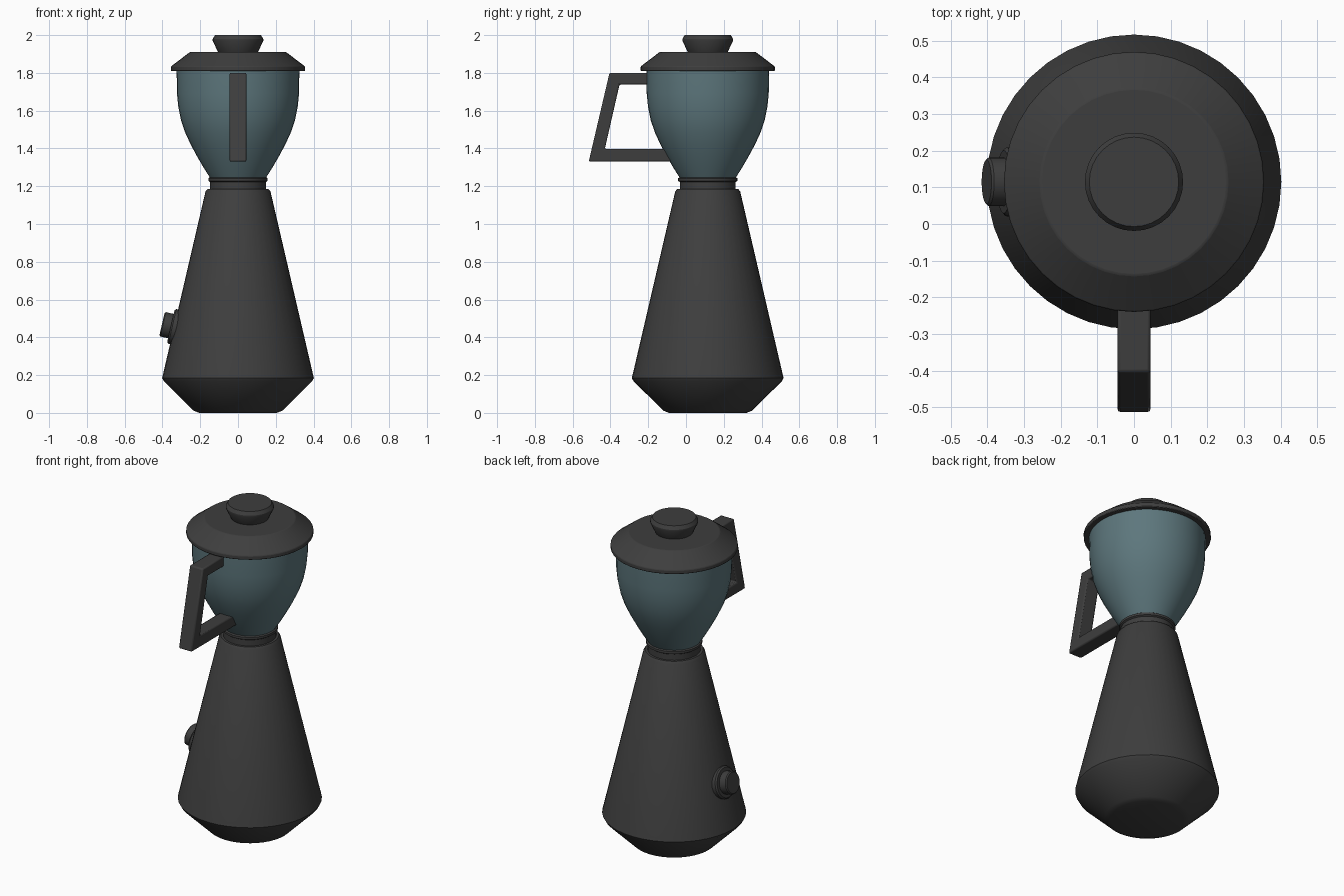
import bpy
import math
from mathutils import Vector

if "Cube" in bpy.data.objects:
    bpy.data.objects.remove(bpy.data.objects["Cube"])

AXIS_Y = 0.115  # the body axis sits behind the centre to leave room for the handle


def material(name, colour):
    mat = bpy.data.materials.new(name)
    mat.use_nodes = True
    mat.diffuse_color = colour
    mat.node_tree.nodes["Principled BSDF"].inputs["Base Color"].default_value = colour
    return mat


charcoal = material("charcoal plastic", (0.048, 0.048, 0.048, 1))
teal = material("teal glass", (0.11, 0.185, 0.205, 1))


def build(name, verts, faces, mat, bevel=0.0, angle=30):
    mesh = bpy.data.meshes.new(name)
    mesh.from_pydata(verts, [], faces)
    mesh.materials.append(mat)
    obj = bpy.data.objects.new(name, mesh)
    bpy.context.collection.objects.link(obj)
    bpy.ops.object.select_all(action="DESELECT")
    obj.select_set(True)
    bpy.context.view_layer.objects.active = obj
    if bevel:
        mod = obj.modifiers.new("soft edges", "BEVEL")
        mod.width = bevel
        mod.segments = 2
        mod.limit_method = "ANGLE"
    bpy.ops.object.shade_smooth_by_angle(angle=math.radians(angle))
    return obj


def lathe(name, profile, mat, sides=40, bevel=0.0, angle=30):
    """Closed solid of revolution from (radius, height) points, bottom to top."""
    verts, faces = [], []
    for r, z in profile:
        for i in range(sides):
            a = math.tau * i / sides
            verts.append((r * math.cos(a), r * math.sin(a), z))
    for k in range(len(profile) - 1):
        for i in range(sides):
            j = (i + 1) % sides
            a, b = k * sides, (k + 1) * sides
            faces.append((a + i, a + j, b + j, b + i))
    faces.append(tuple(reversed(range(sides))))
    top = (len(profile) - 1) * sides
    faces.append(tuple(range(top, top + sides)))
    obj = build(name, verts, faces, mat, bevel, angle)
    obj.location.y = AXIS_Y
    return obj


# Conical base with a tapered foot
lathe("base", [(0.205, 0), (0.235, 0.012), (0.393, 0.168), (0.402, 0.185),
               (0.398, 0.2), (0.172, 1.172), (0.162, 1.185)], charcoal)

# Neck and collar ring joining base and jar
lathe("neck", [(0.148, 1.17), (0.148, 1.25)], charcoal)
lathe("collar", [(0.148, 1.222), (0.157, 1.228), (0.157, 1.242), (0.148, 1.248)], charcoal)

# Rounded jar
lathe("jar", [(0.145, 1.24), (0.18, 1.295), (0.215, 1.355), (0.25, 1.42), (0.28, 1.485),
              (0.302, 1.55), (0.316, 1.62), (0.323, 1.69), (0.325, 1.82)], teal, angle=40)

# Lid and its flared grip
lathe("lid", [(0.355, 1.81), (0.355, 1.834), (0.255, 1.91)], charcoal, bevel=0.004)
lathe("lid_grip", [(0.1, 1.9), (0.108, 1.915), (0.134, 1.97), (0.134, 1.98), (0.122, 2.0)],
      charcoal, sides=32)

# Handle: open frame profile in the side plane, given width along x
outer = [(-0.19, 1.8), (-0.405, 1.8), (-0.515, 1.33), (-0.06, 1.33)]
inner = [(-0.19, 1.738), (-0.352, 1.738), (-0.43, 1.397), (-0.06, 1.397)]
n = len(outer)
ring = outer + inner
verts = [(x, y, z) for x in (-0.045, 0.045) for y, z in ring]
faces = []
for k in range(n - 1):
    quad = (k, k + 1, n + k + 1, n + k)
    faces.append(quad)
    faces.append(tuple(v + 2 * n for v in reversed(quad)))
    faces.append((k + 1, k, k + 2 * n, k + 1 + 2 * n))
    faces.append((n + k, n + k + 1, 3 * n + k + 1, 3 * n + k))
for k in (0, n - 1):
    end = (k, n + k, 3 * n + k, 2 * n + k)
    faces.append(end if k == 0 else tuple(reversed(end)))
build("handle", verts, faces, charcoal, bevel=0.008)

# Control dial standing square to the sloping side of the base
normal = Vector((-1, 0, 0.23)).normalized()
seat = Vector((-0.336, AXIS_Y, 0.455))
for name, profile in (("dial_plate", [(0.094, -0.03), (0.094, 0.012), (0.086, 0.02)]),
                      ("dial", [(0.066, 0), (0.066, 0.062), (0.06, 0.068)])):
    part = lathe(name, profile, charcoal, sides=32)
    part.location = seat
    part.rotation_euler = normal.to_track_quat("Z", "Y").to_euler()
